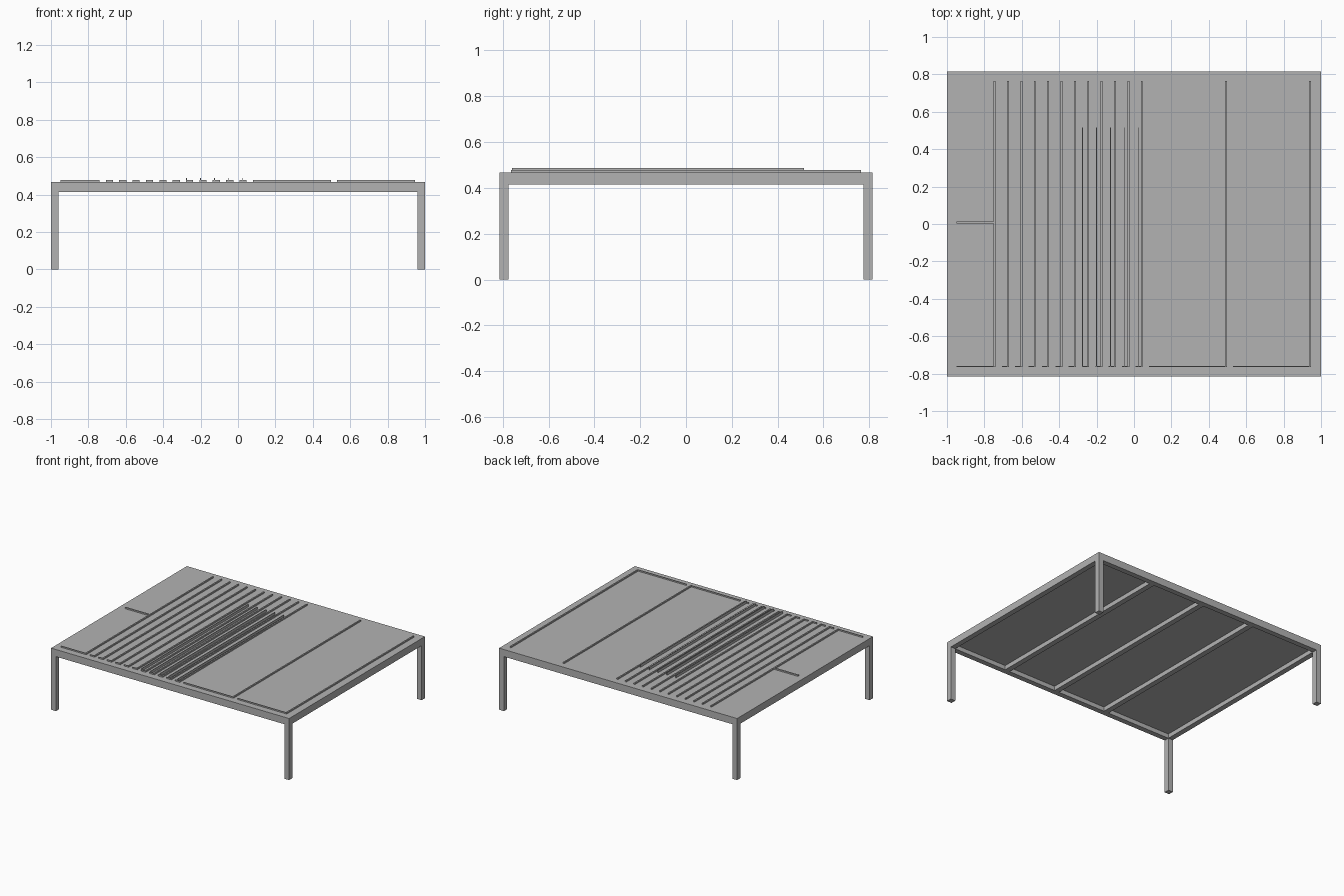
import bpy
import bmesh
from mathutils import Matrix

cube = bpy.data.objects.get("Cube")
if cube:
    bpy.data.objects.remove(cube, do_unlink=True)

grey = bpy.data.materials.new("plain_grey")
grey.use_nodes = True
COLOUR = (0.45, 0.45, 0.45, 1)
grey.diffuse_color = COLOUR
grey.node_tree.nodes["Principled BSDF"].inputs["Base Color"].default_value = COLOUR


def boxes(name, spans):
    """One object from boxes given as (x0, x1, y0, y1, z0, z1)."""
    bm = bmesh.new()
    for x0, x1, y0, y1, z0, z1 in spans:
        place = Matrix.Translation(((x0 + x1) / 2, (y0 + y1) / 2, (z0 + z1) / 2))
        size = Matrix.Diagonal((x1 - x0, y1 - y0, z1 - z0, 1))
        bmesh.ops.create_cube(bm, size=1, matrix=place @ size)
    mesh = bpy.data.meshes.new(name)
    bm.to_mesh(mesh)
    bm.free()
    mesh.materials.append(grey)
    obj = bpy.data.objects.new(name, mesh)
    bpy.context.collection.objects.link(obj)
    return obj


X, Y = 1.0, 0.815            # half sizes of the table
LEG = 0.04
APRON, UNDER, TOP = 0.414, 0.447, 0.468
WALL_TOP, PANEL_TOP = 0.478, 0.488
HALF = 0.005                 # half wall thickness
FRONT, BACK = -0.765, 0.765  # wall run in y

# Table top, legs and frame
boxes("table_top", [(-X, X, -Y, Y, UNDER, TOP)])
for sx, side in ((1, "left"), (-1, "right")):
    for sy, end in ((-1, "front"), (1, "back")):
        xs = sorted((sx * X, sx * (X - LEG)))
        ys = sorted((sy * Y, sy * (Y - LEG)))
        boxes(f"{end}_{side}_leg", [(*xs, *ys, 0, APRON)])
for s, side, end in ((1, "left", "back"), (-1, "right", "front")):
    xs = sorted((s * X, s * (X - LEG)))
    ys = sorted((s * Y, s * (Y - LEG)))
    boxes(f"{side}_apron", [(*xs, LEG - Y, Y - LEG, APRON, UNDER)])
    boxes(f"{end}_apron", [(-X, X, *ys, APRON, UNDER)])

# Beams under the top
boxes("cross_beams", [(x - LEG / 2, x + LEG / 2, LEG - Y, Y - LEG, APRON, UNDER)
                      for x in (-0.4, 0.045, 0.49)])

# Low partition walls running front to back
rows = [-0.745 + 0.0715 * i for i in range(12)] + [0.492, 0.94]
boxes("partition_walls", [(x - HALF, x + HALF, FRONT, BACK, TOP, WALL_TOP) for x in rows])

# Front wall pieces, each leaving a door gap beside the partition on its right
starts = [-0.95] + [x + 0.038 for x in rows[:-1]]
boxes("front_wall", [(a, b, FRONT, FRONT + HALF, TOP, WALL_TOP)
                     for a, b in zip(starts, rows)])
boxes("short_side_wall", [(-0.95, rows[0], 0.003, 0.013, TOP, WALL_TOP)])

# Taller thin panels between the middle partitions
boxes("thin_panels", [(x - 0.002, x + 0.002, -0.76, 0.515, TOP, PANEL_TOP)
                      for x in (-0.275 + 0.075 * i for i in range(5))])
